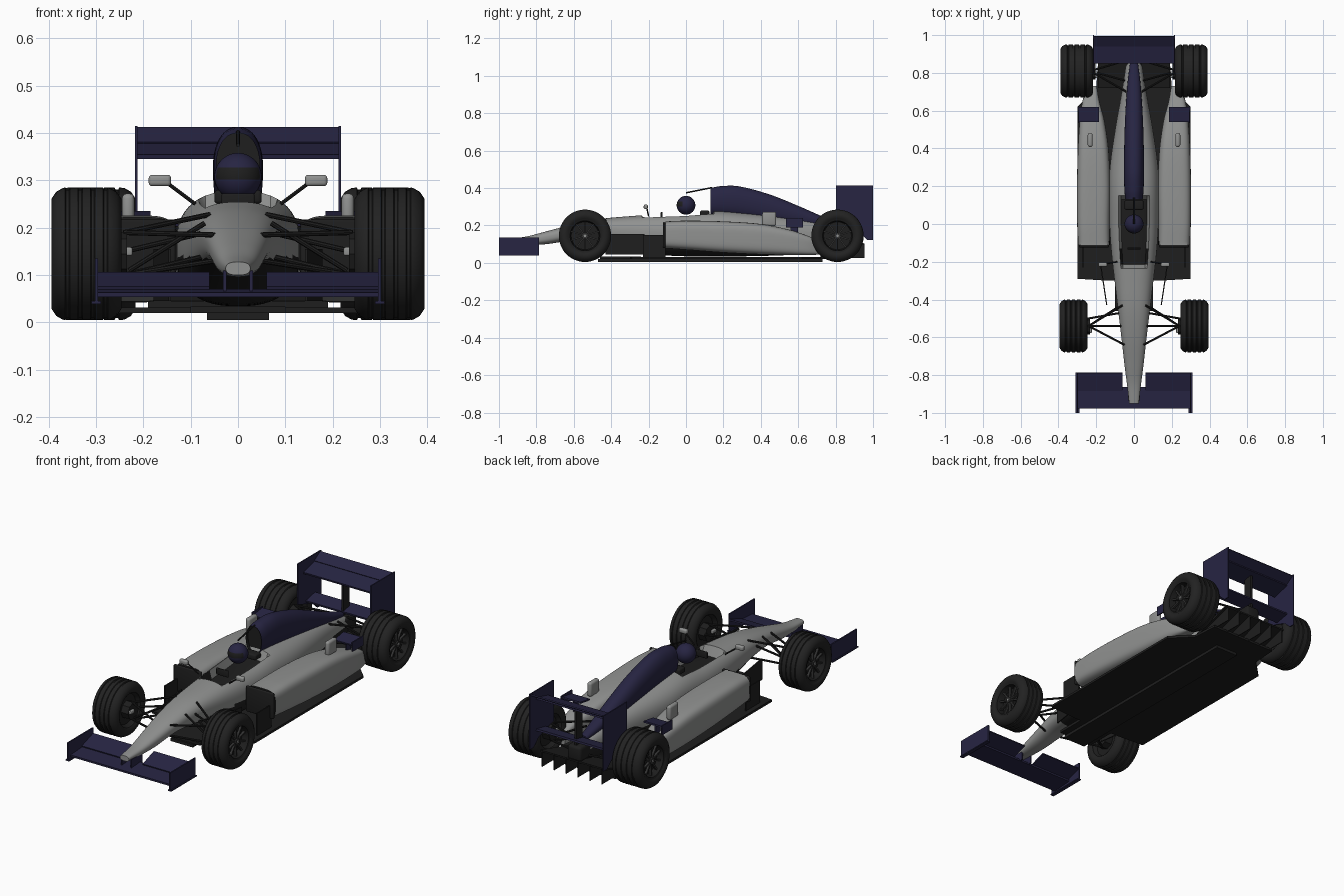
import bpy, bmesh, math
from mathutils import Vector, Matrix

if "Cube" in bpy.data.objects:
    bpy.data.objects.remove(bpy.data.objects["Cube"], do_unlink=True)


def material(name, rgb):
    m = bpy.data.materials.new(name)
    m.use_nodes = True
    m.diffuse_color = (*rgb, 1)
    bsdf = m.node_tree.nodes["Principled BSDF"]
    bsdf.inputs["Base Color"].default_value = (*rgb, 1)
    bsdf.inputs["Roughness"].default_value = 0.6
    return m


SILVER = material("silver grey", (0.28, 0.285, 0.28))
NAVY = material("navy blue", (0.02, 0.018, 0.055))
BLACK = material("carbon black", (0.013, 0.013, 0.013))
RUBBER = material("tyre rubber", (0.016, 0.016, 0.016))
METAL = material("rim grey", (0.035, 0.035, 0.035))
SIDES = ((1, "left"), (-1, "right"))


def finish(name, bm, mats, smooth=True):
    bmesh.ops.recalc_face_normals(bm, faces=bm.faces)
    me = bpy.data.meshes.new(name)
    bm.to_mesh(me)
    bm.free()
    ob = bpy.data.objects.new(name, me)
    bpy.context.collection.objects.link(ob)
    for m in mats:
        me.materials.append(m)
    if smooth:
        bpy.ops.object.select_all(action='DESELECT')
        ob.select_set(True)
        bpy.context.view_layer.objects.active = ob
        bpy.ops.object.shade_smooth_by_angle(angle=math.radians(40))
    return ob


def box(name, center, size, mat, rot=(0, 0, 0), bevel=0):
    bm = bmesh.new()
    bmesh.ops.create_cube(bm, size=1)
    for v in bm.verts:
        v.co = Vector(a * b for a, b in zip(v.co, size))
    if bevel:
        bmesh.ops.bevel(bm, geom=bm.edges[:], offset=bevel, segments=3, affect='EDGES', profile=0.5)
    turn = Matrix.Rotation(rot[2], 4, 'Z') @ Matrix.Rotation(rot[1], 4, 'Y') @ Matrix.Rotation(rot[0], 4, 'X')
    bm.transform(Matrix.Translation(center) @ turn)
    return finish(name, bm, [mat], bevel > 0)


def rod(name, p, q, r, mat=BLACK, flat=1.0):
    p, q = Vector(p), Vector(q)
    d = q - p
    bm = bmesh.new()
    bmesh.ops.create_cone(bm, cap_ends=True, segments=8, radius1=r, radius2=r, depth=d.length)
    bm.transform(Matrix.Translation((p + q) / 2) @ d.to_track_quat('Z', 'Y').to_matrix().to_4x4())
    return finish(name, bm, [mat])


def prism(name, outline, axis, lo, hi, mat):
    """Extrude a 2D outline along x or z."""
    bm = bmesh.new()
    put = (lambda a, b, h: (h, a, b)) if axis == 'x' else (lambda a, b, h: (a, b, h))
    low = [bm.verts.new(put(a, b, lo)) for a, b in outline]
    top = [bm.verts.new(put(a, b, hi)) for a, b in outline]
    bm.faces.new(low)
    bm.faces.new(top)
    for i in range(len(low)):
        j = (i + 1) % len(low)
        bm.faces.new((low[i], low[j], top[j], top[i]))
    return finish(name, bm, [mat], False)


def loft(name, secs, power, mats, mouth=0, rule=None, sink=None, steps=7, n=48):
    """Skin rounded sections (y, centre x, half width, bottom, top)."""
    secs = [Vector(s) for s in secs]

    def slope(i):
        a, b = secs[max(i - 1, 0)], secs[min(i + 1, len(secs) - 1)]
        return (b - a) / (b[0] - a[0])
    rows = []
    for i in range(len(secs) - 1):
        h = secs[i + 1][0] - secs[i][0]
        for k in range(steps):
            t = k / steps
            rows.append(secs[i] * (2*t**3 - 3*t*t + 1) + secs[i + 1] * (3*t*t - 2*t**3)
                        + slope(i) * h * (t**3 - 2*t*t + t) + slope(i + 1) * h * (t**3 - t*t))
    rows.append(secs[-1])
    bm = bmesh.new()
    rings = []
    for y, cx, w, lo, hi in rows:
        ring = []
        for k in range(n):
            a = math.tau * (k + 0.5) / n
            c, s = math.cos(a), math.sin(a)
            x = cx + w * math.copysign(abs(c) ** (2 / power), c)
            z = (lo + hi) / 2 + (hi - lo) / 2 * math.copysign(abs(s) ** (2 / power), s)
            ring.append(bm.verts.new((x, y, z)))
        rings.append(ring)
    for r, q in zip(rings, rings[1:]):
        for k in range(n):
            bm.faces.new((r[k], r[(k + 1) % n], q[(k + 1) % n], q[k]))
    front = bm.faces.new(rings[0])
    bm.faces.new(rings[-1])
    if rule:
        for f in bm.faces:
            f.material_index = rule(f.calc_center_median())
    if sink:
        for v in bm.verts:
            if sink(v.co):
                v.co.z -= 0.05
    if mouth:
        bmesh.ops.inset_region(bm, faces=[front], thickness=mouth)
        front.material_index = 1
        inner = bmesh.ops.extrude_discrete_faces(bm, faces=[front])["faces"][0]
        inner.material_index = 1
        for v in inner.verts:
            v.co.y += 0.02
    return finish(name, bm, mats)


def lathe(name, profile, center, mat, n=48):
    """Turn (x, radius) points about the axle."""
    bm = bmesh.new()
    rings = [[bm.verts.new((x, r * math.cos(math.tau * k / n), r * math.sin(math.tau * k / n)))
              for k in range(n)] for x, r in profile]
    for a, b in zip(rings, rings[1:] + rings[:1]):
        for k in range(n):
            bm.faces.new((a[k], a[(k + 1) % n], b[(k + 1) % n], b[k]))
    bm.transform(Matrix.Translation(center))
    return finish(name, bm, [mat])


# Nose and chassis with the sunken cockpit and dark lower flanks
def in_cockpit(c):
    return -0.22 < c.y < 0.13 and abs(c.x) < 0.07 and c.z > 0.2


loft("chassis", [(-.95, 0, .026, .1, .128), (-.85, 0, .037, .096, .142), (-.75, 0, .05, .1, .168),
                 (-.6, 0, .067, .12, .207), (-.45, 0, .085, .11, .236), (-.3, 0, .103, .08, .25),
                 (-.15, 0, .12, .045, .26), (0, 0, .13, .035, .267), (.15, 0, .132, .035, .278),
                 (.3, 0, .128, .035, .268), (.5, 0, .1, .04, .248), (.7, 0, .065, .05, .22),
                 (.86, 0, .04, .08, .185)], 2.5, [SILVER, BLACK],
     rule=lambda c: int(in_cockpit(c) or (c.y > -.52 and c.z < .135)), sink=in_cockpit)
box("steering_wheel", (0, -.13, .255), (.07, .01, .035), BLACK, bevel=.004)
box("headrest", (0, .1, .265), (.1, .05, .03), BLACK, bevel=.008)

# Engine cover with its air intake
loft("engine_cover", [(.13, 0, .046, .255, .4), (.18, 0, .051, .25, .41), (.28, 0, .053, .24, .41),
                      (.45, 0, .051, .215, .365), (.6, 0, .045, .195, .305), (.75, 0, .034, .18, .24),
                      (.86, 0, .02, .17, .2)], 2.2, [NAVY, BLACK], mouth=.012)
rod("camera_boom", (0, 0, .375), (0, .14, .403), .004)

# Driver's helmet
bm = bmesh.new()
bmesh.ops.create_uvsphere(bm, u_segments=32, v_segments=24, radius=.05)
for f in bm.faces:
    c = f.calc_center_median()
    f.material_index = int(c.y < -.015 and -.008 < c.z < .017)
bm.transform(Matrix.Translation((0, 0, .308)))
finish("helmet", bm, [NAVY, BLACK])

# Floor, plank and diffuser
half = [(.14, -.3), (.3, -.29), (.3, .62), (.2, .72), (.19, .86)]
prism("floor", half + [(-x, y) for x, y in reversed(half)], 'z', .02, .032, BLACK)
box("plank", (0, .13, .013), (.13, 1.2, .016), BLACK)
box("splitter", (0, -.35, .027), (.2, .22, .014), BLACK)
prism("diffuser", [(.72, .03), (.95, .1), (.95, .108), (.72, .045)], 'x', -.19, .19, BLACK)
for i in range(6):
    x = -.175 + .07 * i
    prism(f"diffuser_fin_{i + 1}", [(.76, .025), (.955, .025), (.955, .105), (.78, .05)], 'x', x - .002, x + .002, BLACK)
box("gearbox", (0, .84, .135), (.08, .2, .08), BLACK, bevel=.015)

# Front wing
box("front_wing_main", (0, -.92, .062), (.6, .115, .01), NAVY, (.06, 0, 0))
for s, side in SIDES:
    box(f"front_flap_{side}", (s * .178, -.835, .088), (.236, .1, .007), NAVY, (.32, 0, 0))
    box(f"front_endplate_{side}", (s * .299, -.893, .087), (.007, .214, .096), NAVY)
    box(f"front_foot_{side}", (s * .299, -.893, .042), (.02, .214, .006), NAVY)
    box(f"nose_pylon_{side}", (s * .028, -.89, .085), (.007, .09, .05), NAVY)

# Rear wing
box("rear_wing_main", (0, .9, .362), (.43, .1, .01), NAVY, (.25, 0, 0))
box("rear_wing_flap", (0, .968, .394), (.43, .06, .007), NAVY, (.55, 0, 0))
box("rear_beam_wing", (0, .91, .2), (.43, .08, .01), NAVY, (.2, 0, 0))
box("rear_wing_pylon", (0, .9, .255), (.012, .05, .21), BLACK)
for s, side in SIDES:
    prism(f"rear_endplate_{side}", [(.803, .415), (1, .415), (1, .122), (.97, .122), (.93, .16), (.803, .2)],
          'x', s * .215 - .003, s * .215 + .003, NAVY)

# Side parts
for s, side in SIDES:
    loft(f"sidepod_{side}", [(-.11, s * .212, .084, .078, .222), (0, s * .215, .086, .07, .226),
                             (.2, s * .214, .088, .055, .222), (.4, s * .216, .081, .045, .208),
                             (.55, s * .222, .065, .042, .178), (.65, s * .228, .045, .042, .145),
                             (.73, s * .222, .025, .045, .11)], 4, [SILVER, BLACK], mouth=.007)
    box(f"inlet_lip_{side}", (s * .212, -.117, .15), (.16, .014, .135), BLACK, bevel=.005)
    box(f"bargeboard_{side}", (s * .16, -.325, .1), (.006, .21, .11), BLACK, (0, 0, -s * .15))
    box(f"turning_vane_{side}", (s * .27, -.17, .09), (.006, .12, .12), BLACK)
    box(f"chimney_{side}", (s * .232, .445, .235), (.026, .075, .075), SILVER, bevel=.011)
    box(f"winglet_{side}", (s * .24, .58, .225), (.11, .08, .008), NAVY, (.15, 0, 0))
    box(f"winglet_plate_{side}", (s * .294, .58, .215), (.006, .09, .05), NAVY)
    box(f"winglet_stay_{side}", (s * .24, .58, .185), (.006, .04, .08), NAVY)
    box(f"mirror_{side}", (s * .165, -.215, .3), (.047, .022, .024), SILVER, bevel=.007)
    rod(f"mirror_stalk_{side}", (s * .09, -.2, .25), (s * .15, -.21, .295), .004)

    # Wheels with grooved tyres and spoked rims
    for end, y, w, cx in (("front", -.54, .074, .32), ("rear", .81, .087, .303)):
        hub = Vector((s * cx, y, .145))
        tread = []
        for g in (-.6, -.2, .2, .6):
            tread += [(g * w * .9 + d, r) for d, r in ((-.005, .14), (-.003, .136), (.003, .136), (.005, .14))]
        wall = [(-w + .008, .088), (-w, .1), (-w, .116), (-w + .01, .131), (-w + .024, .139)]
        lathe(f"{end}_tyre_{side}", wall + tread + [(-x, r) for x, r in reversed(wall)], hub, RUBBER)
        rim = [(w - .006, .092), (w - .01, .08), (w - .045, .074), (w - .045, .002),
               (-w + .03, .002), (-w + .03, .078), (-w + .008, .092)]
        lathe(f"{end}_rim_{side}", [(s * x, r) for x, r in rim], hub, BLACK)
        bm = bmesh.new()
        for k in range(10):
            bmesh.ops.create_cube(bm, size=1, matrix=Matrix.Translation(hub + Vector((s * (w - .03), 0, 0)))
                                  @ Matrix.Rotation(math.tau * k / 10, 4, 'X')
                                  @ Matrix.Translation((0, 0, .045)) @ Matrix.Diagonal((.012, .008, .065, 1)))
        finish(f"{end}_spokes_{side}", bm, [METAL], False)
        out = Vector((s, 0, 0))
        rod(f"{end}_hub_{side}", hub + out * (w - .045), hub + out * (w - .018), .017, METAL)
        rod(f"{end}_wheel_nut_{side}", hub + out * (w - .02), hub + out * (w - .014), .007, SILVER)
        rod(f"{end}_brake_{side}", hub - out * (w + .012), hub, .045)
        box(f"{end}_caliper_{side}", hub - out * (w + .008) + Vector((0, -.02, .005)), (.03, .035, .018), SILVER, bevel=.004)

    # Suspension arms
    arms = {"front": (((.24, -.54, .19), (.06, -.43, .228)), ((.24, -.54, .19), (.05, -.64, .185)),
                      ((.24, -.54, .1), (.07, -.43, .14)), ((.24, -.54, .1), (.05, -.64, .13)),
                      ((.23, -.54, .11), (.07, -.54, .21)), ((.24, -.5, .15), (.07, -.47, .19))),
            "rear": (((.23, .81, .19), (.04, .7, .205)), ((.23, .81, .19), (.03, .87, .175)),
                     ((.23, .81, .1), (.04, .7, .11)), ((.23, .81, .1), (.03, .87, .11)),
                     ((.23, .81, .11), (.05, .76, .2)))}
    for end, pairs in arms.items():
        for i, (p, q) in enumerate(pairs):
            rod(f"{end}_arm_{i + 1}_{side}", (s * p[0], *p[1:]), (s * q[0], *q[1:]), .0055)
